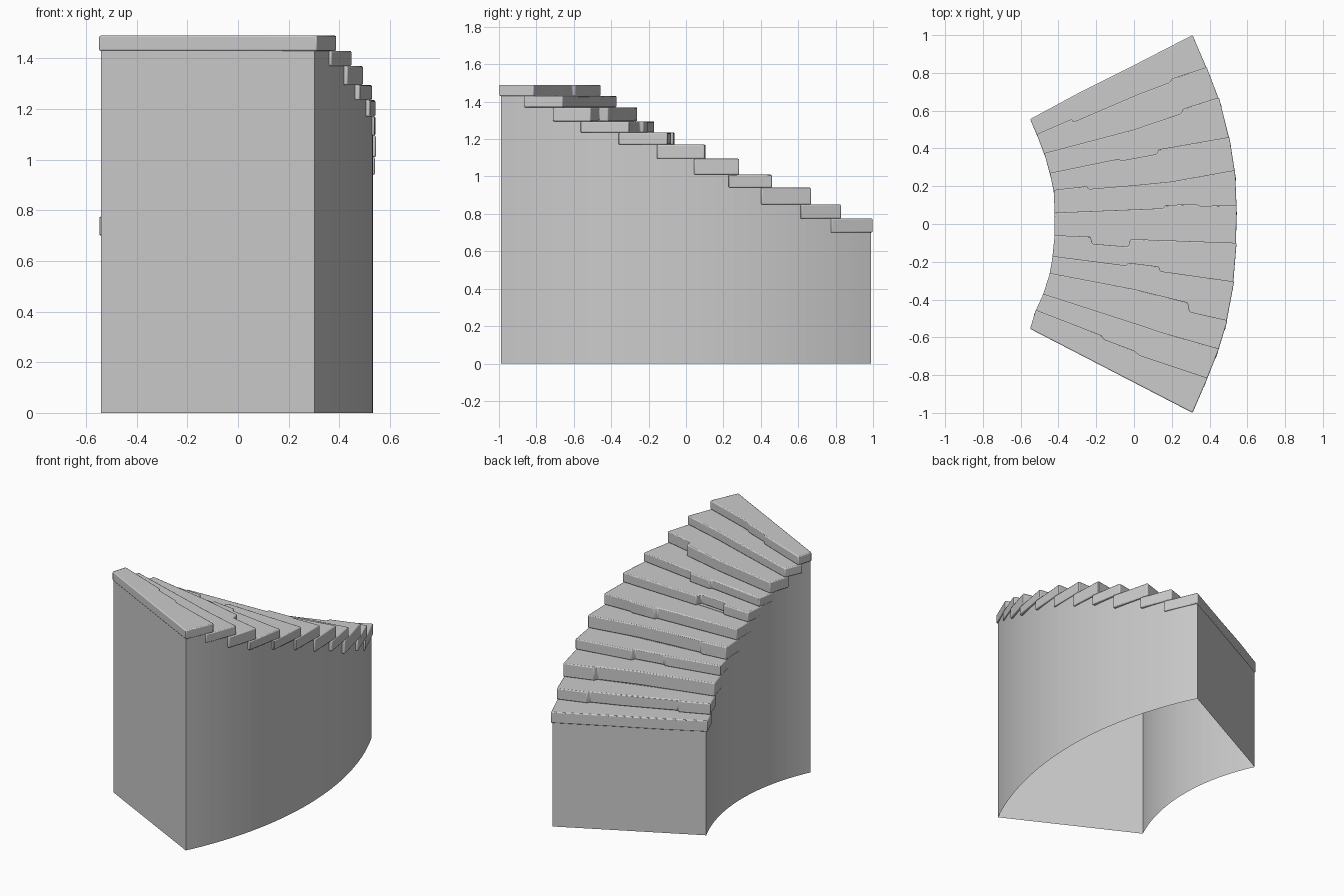
import bpy, bmesh, math

if "Cube" in bpy.data.objects:
    bpy.data.objects.remove(bpy.data.objects["Cube"])

CX, R_IN, R_OUT = -1.70, 1.286, 2.234      # arc centre and wall radii

# Worn, jogged front edge of each tread, from inner to outer side, top step first
EDGES = [
    [(-.52, -.455), (-.17, -.59), (-.16, -.61), (0, -.67), (.03, -.695), (.39, -.815)],
    [(-.48, -.37), (0, -.525), (.15, -.575), (.45, -.66)],
    [(-.445, -.26), (0, -.345), (.285, -.415), (.295, -.465), (.495, -.51)],
    [(-.43, -.17), (-.04, -.22), (-.03, -.205), (.13, -.225), (.14, -.25), (.53, -.305)],
    [(-.42, -.06), (-.23, -.067), (-.22, -.105), (-.03, -.12), (-.02, -.08), (.543, -.10)],
    [(-.42, .06), (.155, .083), (.165, .10), (.33, .105), (.35, .095), (.543, .10)],
    [(-.425, .18), (-.25, .20), (-.24, .185), (0, .205), (.2, .225), (.535, .285)],
    [(-.445, .27), (-.08, .345), (-.07, .335), (.12, .37), (.13, .395), (.505, .46)],
    [(-.475, .375), (0, .50), (.25, .585), (.26, .61), (.45, .67)],
    [(-.515, .475), (-.33, .555), (-.32, .54), (.03, .69), (.19, .75), (.2, .77), (.385, .83)],
    [(-.55, .555), (-.3, .69), (-.05, .815), (.31, 1.0)],
]
TOPS = [1.49, 1.43, 1.37, 1.295, 1.235, 1.17, 1.095, 1.01, .94, .85, .775, .70]
BACK = [(-.55, -.555), (.31, -1.0)]


def finish(bm, name):
    bmesh.ops.remove_doubles(bm, verts=bm.verts, dist=1e-5)
    bmesh.ops.recalc_face_normals(bm, faces=bm.faces)
    mesh = bpy.data.meshes.new(name)
    bm.to_mesh(mesh)
    bm.free()
    ob = bpy.data.objects.new(name, mesh)
    bpy.context.collection.objects.link(ob)
    bpy.ops.object.select_all(action='DESELECT')
    ob.select_set(True)
    bpy.context.view_layer.objects.active = ob
    bpy.ops.object.shade_smooth_by_angle(angle=math.radians(30))
    return ob


def polar(r, a, z):
    return (CX + r * math.cos(a), r * math.sin(a), z)


def angle(p):
    return math.atan2(p[1], p[0] - CX)


def shifted(p, back):
    # slide a point backwards along the arc
    r, a = math.hypot(p[0] - CX, p[1]), angle(p) - back
    return (CX + r * math.cos(a), r * math.sin(a))


# Treads: jogged front edge, straight back edge tucked under the step above
for k, front in enumerate(EDGES):
    if k == 0:
        back = BACK
    else:
        back = [shifted(EDGES[k - 1][i], .025) for i in (0, -1)]
    outline = [back[0], back[1]] + front[::-1]
    bm = bmesh.new()
    face = bm.faces.new([bm.verts.new((x, y, TOPS[k + 1])) for x, y in outline])
    ext = bmesh.ops.extrude_face_region(bm, geom=[face])
    for v in ext['geom']:
        if isinstance(v, bmesh.types.BMVert):
            v.co.z = TOPS[k]
    tread = finish(bm, f"tread_{k + 1:02d}")
    bev = tread.modifiers.new("worn_edges", 'BEVEL')
    bev.width, bev.segments = .006, 2

# Body: curved walls open at the bottom, stepped top beneath the treads
bm = bmesh.new()


def quad(*pts):
    bm.faces.new([bm.verts.new(p) for p in pts])


a_in, a_out = [math.radians(-25.6)], [math.radians(-26.3)]
for front in EDGES[:-1]:
    a_in.append(angle(front[0]) - .012)
    a_out.append(angle(front[-1]) - .012)
a_in.append(math.radians(25.6))
a_out.append(math.radians(26.3))
SUB = 3
z_prev = 0
for k in range(len(EDGES)):
    z = TOPS[k + 1] + .002
    for s in range(SUB):
        i0, i1 = [a_in[k] + (a_in[k + 1] - a_in[k]) * t / SUB for t in (s, s + 1)]
        o0, o1 = [a_out[k] + (a_out[k + 1] - a_out[k]) * t / SUB for t in (s, s + 1)]
        quad(polar(R_OUT, o0, 0), polar(R_OUT, o1, 0), polar(R_OUT, o1, z), polar(R_OUT, o0, z))
        quad(polar(R_IN, i1, 0), polar(R_IN, i0, 0), polar(R_IN, i0, z), polar(R_IN, i1, z))
        quad(polar(R_IN, i0, z), polar(R_OUT, o0, z), polar(R_OUT, o1, z), polar(R_IN, i1, z))
    # riser (or the tall end wall on the first step)
    quad(polar(R_IN, a_in[k], z_prev), polar(R_OUT, a_out[k], z_prev),
         polar(R_OUT, a_out[k], z), polar(R_IN, a_in[k], z))
    z_prev = z
# low end wall
quad(polar(R_IN, a_in[-1], 0), polar(R_OUT, a_out[-1], 0),
     polar(R_OUT, a_out[-1], z_prev), polar(R_IN, a_in[-1], z_prev))
finish(bm, "stair_body")
